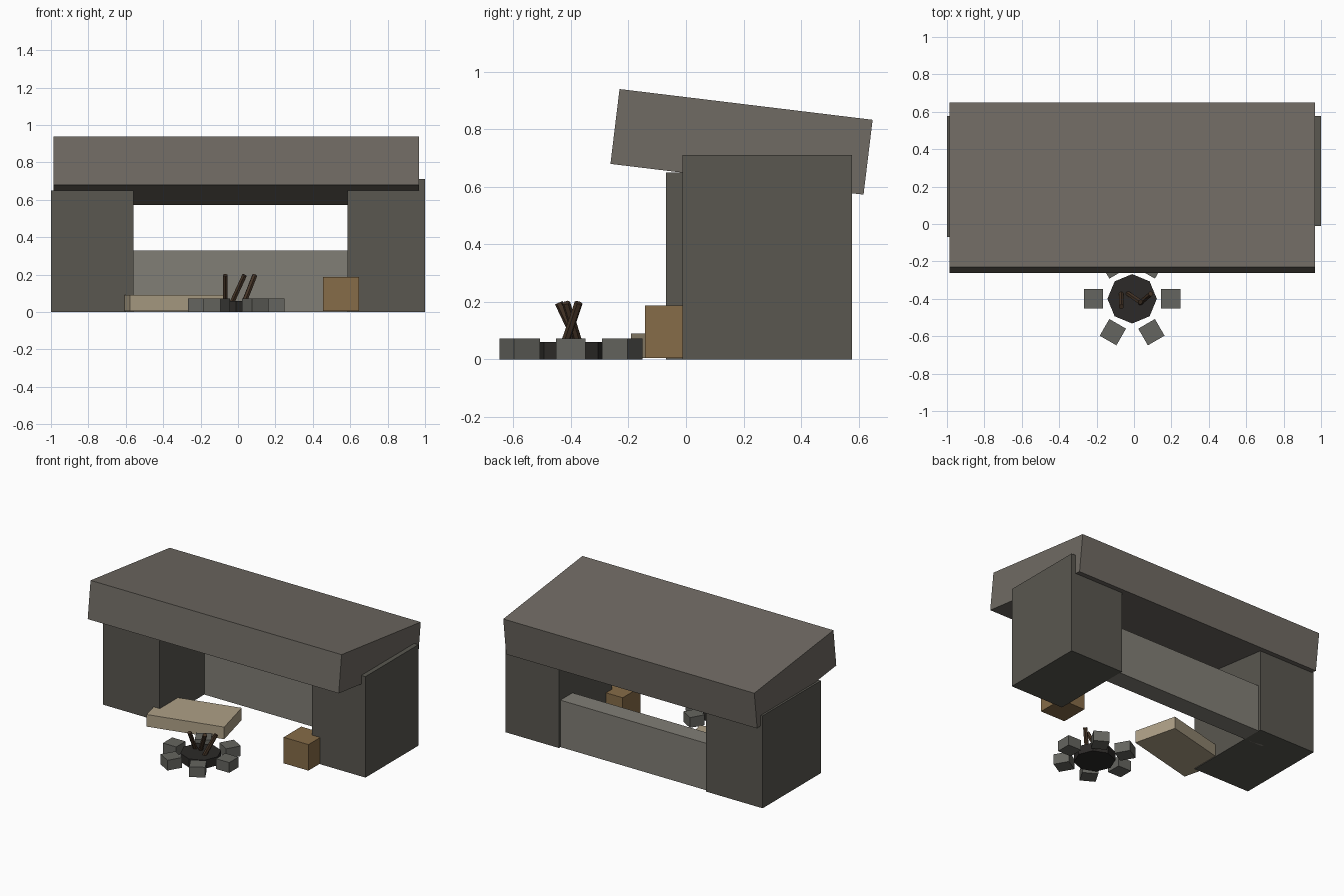
import bpy
from math import radians, cos, sin
from mathutils import Vector

if "Cube" in bpy.data.objects:
    bpy.data.objects.remove(bpy.data.objects["Cube"])


def mat(name, rgb):
    m = bpy.data.materials.new(name)
    m.diffuse_color = (*rgb, 1)
    m.use_nodes = True
    m.node_tree.nodes["Principled BSDF"].inputs["Base Color"].default_value = m.diffuse_color
    return m


rock = mat("rock", (0.10, 0.095, 0.08))
slab = mat("slab_rock", (0.16, 0.145, 0.125))
wall = mat("wall_rock", (0.22, 0.21, 0.18))
cloth = mat("bedding", (0.42, 0.35, 0.24))
wood = mat("crate_wood", (0.24, 0.15, 0.065))
ash = mat("ash", (0.025, 0.023, 0.021))
stone = mat("hearth_rock", (0.13, 0.13, 0.115))
bark = mat("bark", (0.06, 0.035, 0.02))


def box(name, center, size, material, rot=(0, 0, 0)):
    bpy.ops.mesh.primitive_cube_add(size=1, location=center, rotation=rot)
    o = bpy.context.object
    o.name = name
    o.scale = size
    o.data.materials.append(material)
    return o


def span(name, lo, hi, material):
    lo, hi = Vector(lo), Vector(hi)
    return box(name, (lo + hi) / 2, hi - lo, material)


def rod(name, a, b, r, sides, material):
    a, b = Vector(a), Vector(b)
    d = b - a
    bpy.ops.mesh.primitive_cylinder_add(vertices=sides, radius=r, depth=d.length, location=(a + b) / 2)
    o = bpy.context.object
    o.name = name
    o.rotation_euler = d.to_track_quat('Z', 'Y').to_euler()
    o.data.materials.append(material)
    return o


# Shelter: two side rocks, low back wall, tilted roof slab
span("left_rock", (-1.0, -0.07, 0), (-0.56, 0.577, 0.65), rock)
span("right_rock", (0.585, -0.012, 0), (1.0, 0.577, 0.71), rock)
span("back_wall", (-0.70, 0.425, 0), (0.70, 0.56, 0.33), wall)
box("roof_slab", (-0.009, 0.193, 0.756), (1.953, 0.886, 0.262), slab, (radians(-6.93), 0, 0))

# Bedroll and crate under the roof
box("bedroll", (-0.358, 0.024, 0.0475), (0.53, 0.31, 0.085), cloth, (0, 0, radians(14)))
span("crate", (0.455, -0.143, 0.005), (0.648, 0.053, 0.188), wood)

# Campfire: ash bed, ring of stones, leaning logs
cx, cy = -0.01, -0.4
bpy.ops.mesh.primitive_cylinder_add(vertices=8, radius=0.132, depth=0.06, location=(cx, cy, 0.03))
bpy.context.object.name = "ash_bed"
bpy.context.object.data.materials.append(ash)
for i in range(6):
    a = radians(60 * i)
    box(f"hearth_stone_{i}", (cx + 0.206 * cos(a), cy + 0.206 * sin(a), 0.036),
        (0.103, 0.103, 0.072), stone, (0, 0, a))
logs = [((-0.068, -0.37, 0.045), (-0.068, -0.442, 0.197)),
        ((-0.035, -0.37, 0.045), (0.035, -0.417, 0.197)),
        ((0.03, -0.425, 0.045), (0.09, -0.373, 0.197))]
for i, (a, b) in enumerate(logs):
    rod(f"log_{i}", a, b, 0.0145, 6, bark)
